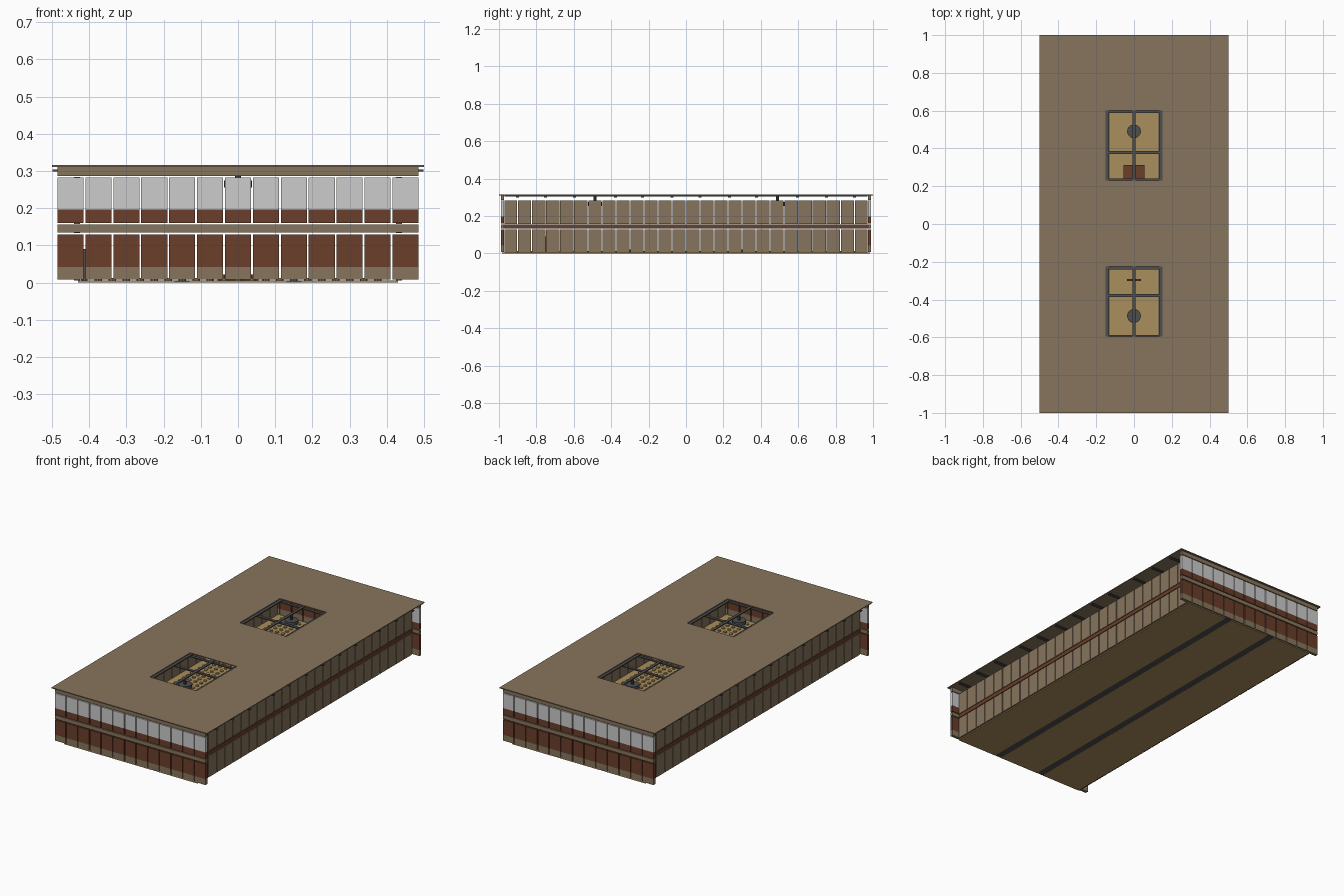
import bpy, bmesh, math
from mathutils import Matrix

if "Cube" in bpy.data.objects:
    bpy.data.objects.remove(bpy.data.objects["Cube"])


def material(name, rgb):
    m = bpy.data.materials.new(name)
    lin = [(c / 255 / 12.92) if c < 11 else ((c / 255 + 0.055) / 1.055) ** 2.4 for c in rgb]
    m.diffuse_color = (*lin, 1)
    m.use_nodes = True
    m.node_tree.nodes["Principled BSDF"].inputs["Base Color"].default_value = m.diffuse_color
    return m


TAN = material("dark tan", (135, 117, 93))
BRICK = material("reddish brown", (106, 62, 42))
PALE = material("pale grey", (204, 204, 204))
SAND = material("sand floor", (170, 142, 92))
GREY = material("dark grey", (78, 78, 80))


def finish(name, bm, mat):
    me = bpy.data.meshes.new(name)
    bmesh.ops.recalc_face_normals(bm, faces=bm.faces)
    bm.to_mesh(me)
    bm.free()
    me.materials.append(mat)
    ob = bpy.data.objects.new(name, me)
    bpy.context.collection.objects.link(ob)
    return ob


def boxes(name, mat, items):
    """One object from (x0, x1, y0, y1, z0, z1) boxes."""
    bm = bmesh.new()
    for x0, x1, y0, y1, z0, z1 in items:
        m = Matrix.Translation(((x0 + x1) / 2, (y0 + y1) / 2, (z0 + z1) / 2))
        m = m @ Matrix.Diagonal((x1 - x0, y1 - y0, z1 - z0, 1))
        bmesh.ops.create_cube(bm, size=1, matrix=m)
    return finish(name, bm, mat)


def discs(name, mat, items, sides):
    """One object from (x, y, z0, z1, radius) cylinders."""
    bm = bmesh.new()
    for x, y, z0, z1, r in items:
        bmesh.ops.create_cone(bm, cap_ends=True, segments=sides, radius1=r, radius2=r,
                              depth=z1 - z0, matrix=Matrix.Translation((x, y, (z0 + z1) / 2)))
    return finish(name, bm, mat)


GAP = 0.0025

# floor with studs and two dark strips underneath
xs = [-0.43, -0.17, -0.13, 0.13, 0.17, 0.43]
boxes("floor", SAND, [(xs[i], xs[i + 1], -0.985, 0.985, 0, 0.006) for i in (0, 2, 4)])
boxes("floor_strip", GREY, [(xs[i], xs[i + 1], -0.985, 0.985, 0.001, 0.006) for i in (1, 3)])
P = 0.0375
discs("floor_stud", SAND, [(i * P, j * P, 0.006, 0.012, 0.010)
                           for i in range(-10, 11) for j in range(-25, 26)], 8)

# end walls: separate panels with open joints, in horizontal colour bands
cuts = [-0.485] + [-0.4125 + 0.075 * k for k in range(12)] + [0.485]
for side, s in (("front", -1), ("back", 1)):
    y0, y1 = sorted((s * 0.973, s * 0.99))

    def band(label, mat, z0, z1):
        boxes(f"{side}_{label}", mat, [
            (a + (GAP if k else 0), b - (GAP if k < 12 else 0), y0, y1, z0, z1)
            for k, (a, b) in enumerate(zip(cuts, cuts[1:]))])

    band("wall_base", TAN, 0.008, 0.042)
    band("wall_lower", BRICK, 0.042, 0.129)
    band("wall_upper", BRICK, 0.160, 0.197)
    band("window_panel", PALE, 0.197, 0.283)
    boxes(f"{side}_wall_trim", TAN, [(-0.485, 0.485, y0, y1, 0.134, 0.156)])
    boxes(f"{side}_fascia", TAN, [(-0.485, 0.485, y0, y1, 0.287, 0.312)])

# long walls: tan panels with a brown stripe
cuts_y = [-0.972] + [0.075 * k for k in range(-12, 13)] + [0.972]
for side, s in (("left", -1), ("right", 1)):
    x0, x1 = sorted((s * 0.425, s * 0.44))
    for label, z0, z1 in (("lower", 0.006, 0.129), ("upper", 0.158, 0.284)):
        boxes(f"{side}_wall_{label}", TAN, [(x0, x1, a + GAP, b - GAP, z0, z1)
                                            for a, b in zip(cuts_y, cuts_y[1:])])
    boxes(f"{side}_wall_stripe", BRICK, [(x0, x1, -0.972, 0.972, 0.133, 0.154)])

# roof plate with two openings
bm = bmesh.new()
gx = [-0.5, -0.15, 0.15, 0.5]
gy = [-1, -0.595, -0.225, 0.23, 0.60, 1]
v = [[bm.verts.new((x, y, 0.311)) for y in gy] for x in gx]
for i in range(3):
    for j in range(5):
        if not (i == 1 and j in (1, 3)):
            bm.faces.new((v[i][j], v[i + 1][j], v[i + 1][j + 1], v[i][j + 1]))
ext = bmesh.ops.extrude_face_region(bm, geom=bm.faces[:])
bmesh.ops.translate(bm, vec=(0, 0, 0.005), verts=[g for g in ext["geom"] if isinstance(g, bmesh.types.BMVert)])
finish("roof", bm, TAN)

# rafters across, and beams along the length
rows = [0.075, 0.2325, 0.378, 0.595, 0.75, 0.9]
boxes("rafter", GREY, [(-0.498, 0.498, s * y - 0.008, s * y + 0.008, 0.298, 0.304)
                       for y in rows for s in (-1, 1)])
boxes("roof_beam", GREY, [(x - 0.008, x + 0.008, -0.97, 0.97, 0.304, 0.310)
                          for x in (-0.143, 0, 0.143)])

# hanging lamps
discs("lamp", GREY, [(0, y, 0.255, 0.275, 0.037) for y in (-0.487, 0.49)], 12)
discs("lamp_stem", GREY, [(0, y, 0.275, 0.304, 0.008) for y in (-0.487, 0.49)], 8)

# low furniture
boxes("low_table", BRICK, [(-0.055, 0.055, 0.23, 0.312, 0.006, 0.022)])
boxes("low_bar", BRICK, [(-0.036, 0.036, -0.302, -0.29, 0.006, 0.022)])
boxes("corner_post", GREY, [(-0.422, -0.405, -0.758, -0.742, 0.006, 0.09)])
